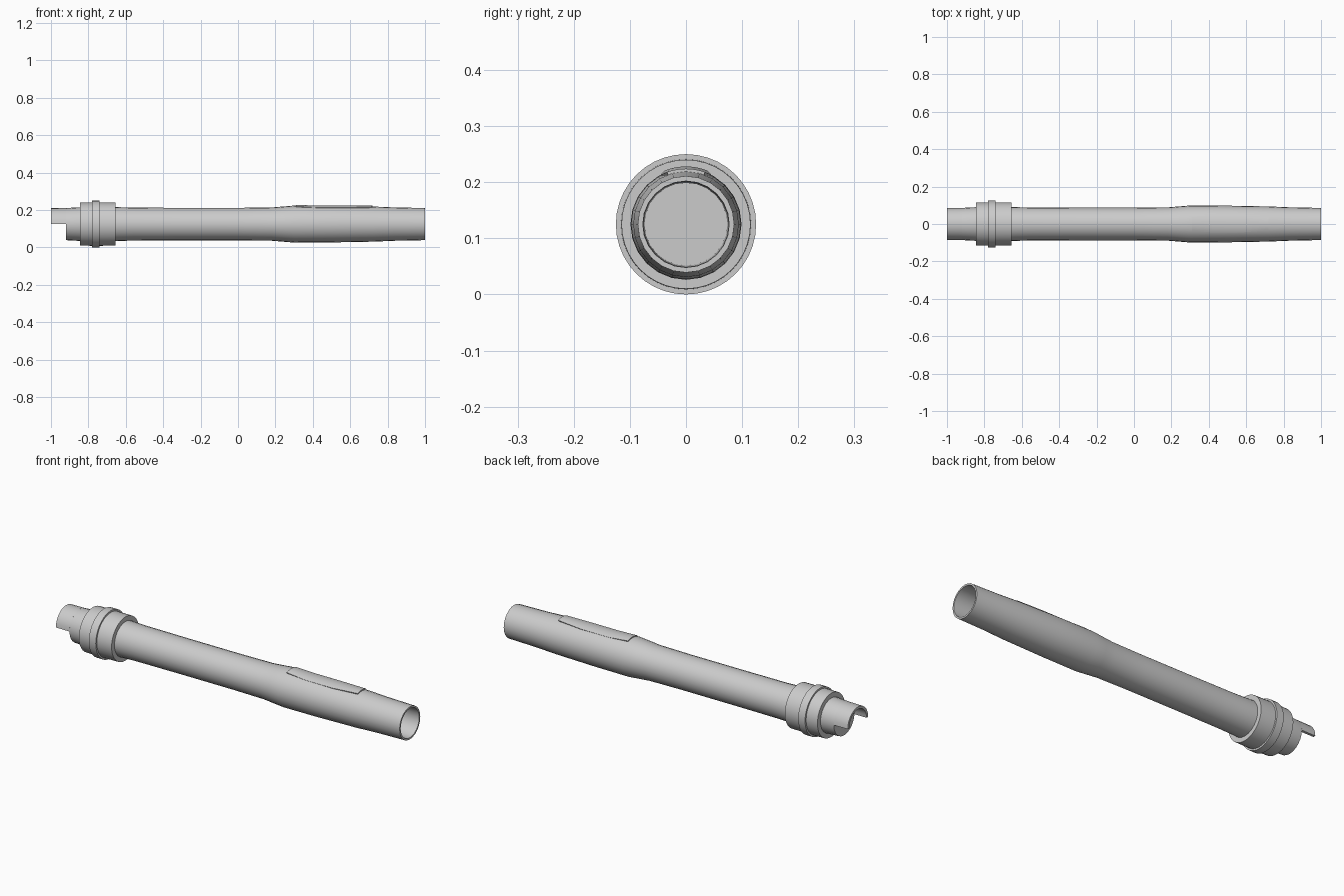
import bpy, bmesh
from math import sin, cos, pi, radians

if "Cube" in bpy.data.objects:
    bpy.data.objects.remove(bpy.data.objects["Cube"])

CZ = 0.125  # height of the tube axis


def finish(name, bm, angle=35):
    bmesh.ops.remove_doubles(bm, verts=bm.verts, dist=1e-5)
    bmesh.ops.recalc_face_normals(bm, faces=bm.faces)
    me = bpy.data.meshes.new(name)
    bm.to_mesh(me)
    bm.free()
    ob = bpy.data.objects.new(name, me)
    bpy.context.collection.objects.link(ob)
    bpy.ops.object.select_all(action='DESELECT')
    ob.select_set(True)
    bpy.context.view_layer.objects.active = ob
    bpy.ops.object.shade_smooth_by_angle(angle=radians(angle))
    return ob


def ring(bm, x, r, a0, a1, n):
    return [bm.verts.new((x, r * cos(a0 + (a1 - a0) * i / n),
                          CZ + r * sin(a0 + (a1 - a0) * i / n)))
            for i in range(n + 1)]


def revolve(name, profile, n=24):
    """Spin (x, r) points around the x axis and cap both ends."""
    bm = bmesh.new()
    rows = [ring(bm, x, r, 0, 2 * pi, n) for x, r in profile]
    for a, b in zip(rows, rows[1:]):
        for i in range(n):
            bm.faces.new((a[i], a[i + 1], b[i + 1], b[i]))
    for row in (rows[0], rows[-1]):
        bm.faces.new(row[:-1])
    return finish(name, bm)


def arc_shell(name, stations, n=14):
    """Solid curved strip; stations are (x, outer r, inner r, half angle)."""
    bm = bmesh.new()
    loops = []
    for x, ro, ri, h in stations:
        h = radians(h)
        loops.append(ring(bm, x, ro, pi / 2 - h, pi / 2 + h, n)
                     + ring(bm, x, ri, pi / 2 + h, pi / 2 - h, n))
    m = 2 * n + 2
    for a, b in zip(loops, loops[1:]):
        for i in range(m):
            j = (i + 1) % m
            bm.faces.new((a[i], a[j], b[j], b[i]))
    for lp in (loops[0], loops[-1]):
        for i in range(n):
            bm.faces.new((lp[i], lp[i + 1], lp[m - 2 - i], lp[m - 1 - i]))
    return finish(name, bm)


# main tube with the swollen grip section and a bored right end
revolve("tube_body", [
    (-0.92, 0.086), (-0.845, 0.090), (-0.655, 0.091), (-0.56, 0.088),
    (-0.3, 0.087), (0.0, 0.087), (0.18, 0.089), (0.24, 0.094),
    (0.30, 0.099), (0.50, 0.098), (0.72, 0.094), (0.84, 0.089),
    (1.0, 0.086), (1.0, 0.077), (0.9, 0.076), (0.3, 0.074)])

# half-round hollow lip left of the notch
arc_shell("end_lip", [(-1.0, 0.085, 0.072, 90), (-0.92, 0.086, 0.072, 90)])

# stepped collar with its raised central band
revolve("collar", [
    (-0.845, 0.085), (-0.845, 0.115), (-0.78, 0.116), (-0.78, 0.125),
    (-0.74, 0.125), (-0.74, 0.116), (-0.655, 0.115), (-0.655, 0.085)], 40)

# shallow raised pad on top of the grip
arc_shell("top_pad", [(0.31, 0.103, 0.09, 22), (0.42, 0.099, 0.09, 27),
                      (0.58, 0.099, 0.09, 27), (0.72, 0.099, 0.09, 20)])
